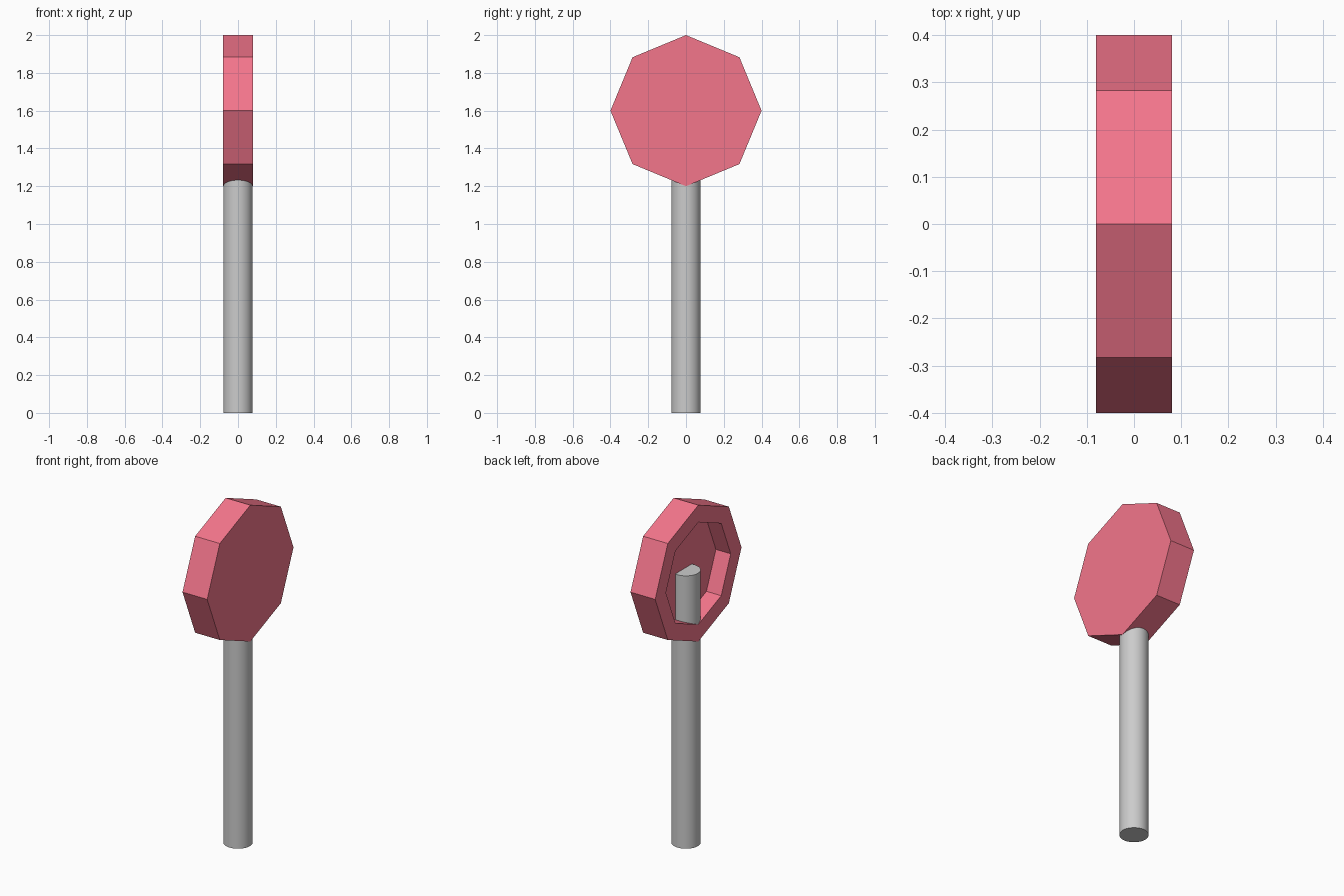
import bpy, bmesh, math
from mathutils import Matrix

if "Cube" in bpy.data.objects:
    bpy.data.objects.remove(bpy.data.objects["Cube"])

RADIUS, HALF, HUB_Z = 0.4, 0.08, 1.6
INNER_RADIUS, FLOOR_X = 0.3, 0.016


def new_object(name, bm):
    mesh = bpy.data.meshes.new(name)
    bm.to_mesh(mesh)
    bm.free()
    obj = bpy.data.objects.new(name, mesh)
    bpy.context.collection.objects.link(obj)
    return obj


# Octagonal sign plate, lying along x with a corner pointing up
bm = bmesh.new()
place = Matrix.Translation((0, 0, HUB_Z)) @ Matrix.Rotation(math.pi / 2, 4, 'Y')
bmesh.ops.create_cone(bm, cap_ends=True, segments=8, radius1=RADIUS,
                      radius2=RADIUS, depth=2 * HALF, matrix=place)
bm.normal_update()

# Octagonal recess in the -x face
back = min(bm.faces, key=lambda f: f.calc_center_median().x)
rim = (RADIUS - INNER_RADIUS) * math.cos(math.pi / 8)
bmesh.ops.inset_region(bm, faces=[back], thickness=rim, use_even_offset=True)
back_edges = list(back.edges)
floor = bmesh.ops.extrude_discrete_faces(bm, faces=[back])['faces'][0]
bmesh.ops.translate(bm, verts=floor.verts, vec=(FLOOR_X + HALF, 0, 0))
bmesh.ops.recalc_face_normals(bm, faces=bm.faces)
sign = new_object("sign_plate", bm)
red = bpy.data.materials.new("sign_red")
red.diffuse_color = (0.9, 0.18, 0.26, 1)
red.use_nodes = True
red.node_tree.nodes["Principled BSDF"].inputs["Base Color"].default_value = red.diffuse_color
sign.data.materials.append(red)

# Round post, ending at the middle of the plate inside the recess
POST_TOP = 1.6
bm = bmesh.new()
bmesh.ops.create_cone(bm, cap_ends=True, segments=32, radius1=0.078, radius2=0.078,
                      depth=POST_TOP, matrix=Matrix.Translation((0, 0, POST_TOP / 2)))
post = new_object("post", bm)
bpy.context.view_layer.objects.active = post
post.select_set(True)
bpy.ops.object.shade_smooth_by_angle()
